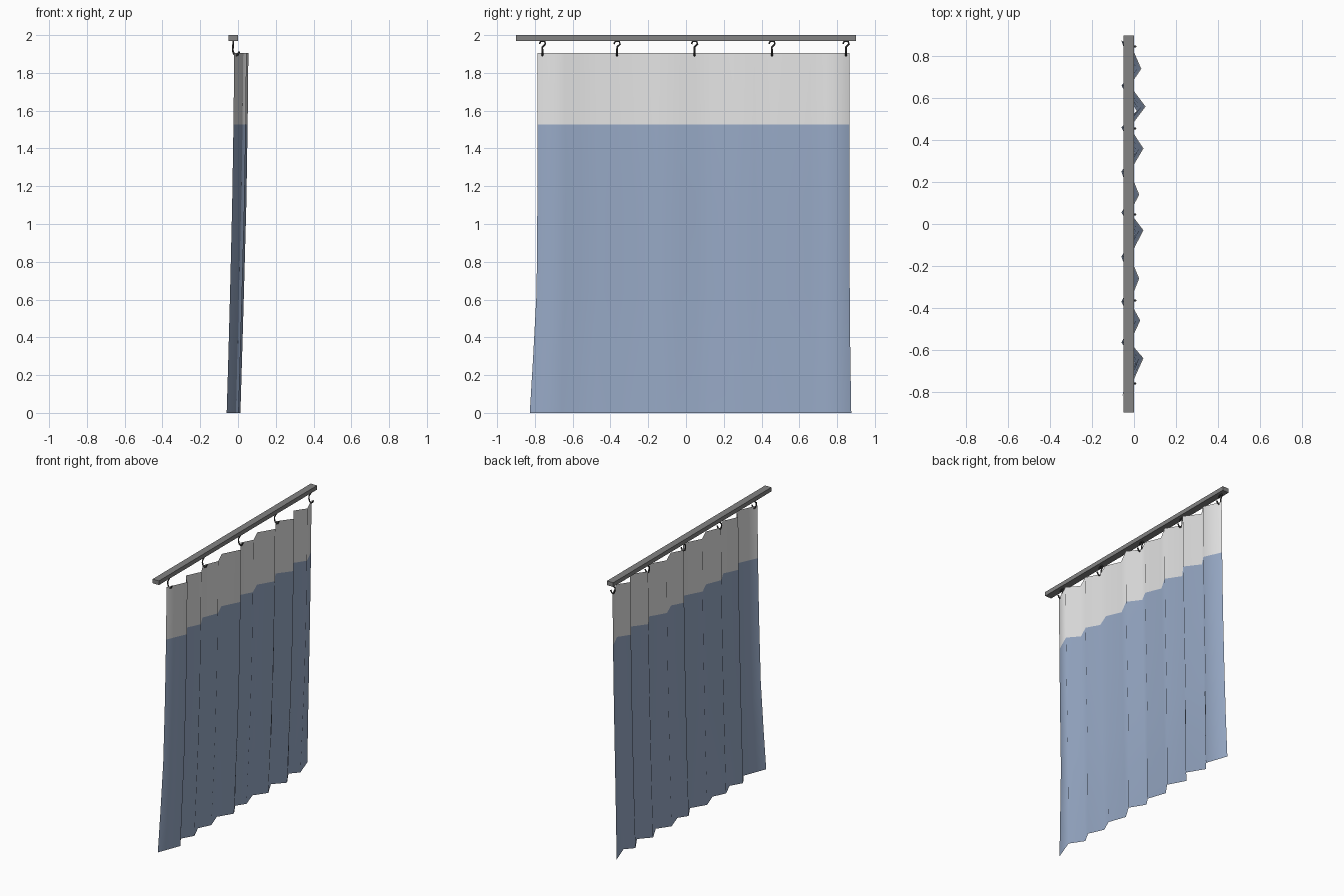
import bpy, bmesh

if "Cube" in bpy.data.objects:
    bpy.data.objects.remove(bpy.data.objects["Cube"])


def material(name, rgb):
    m = bpy.data.materials.new(name)
    m.diffuse_color = (*rgb, 1)
    m.use_nodes = True
    m.node_tree.nodes["Principled BSDF"].inputs["Base Color"].default_value = m.diffuse_color
    return m


white = material("white mesh fabric", (0.8, 0.8, 0.8))
blue = material("blue fabric", (0.32, 0.41, 0.58))
grey = material("grey rail", (0.23, 0.23, 0.23))
dark = material("dark metal", (0.06, 0.06, 0.06))

# Ceiling rail
bpy.ops.mesh.primitive_cube_add(size=1, location=(-0.025, 0, 1.985))
rail = bpy.context.object
rail.name = "rail"
rail.scale = (0.05, 1.8, 0.03)
bpy.ops.object.transform_apply(location=False, rotation=False, scale=True)
rail.data.materials.append(grey)

# Pleated curtain: alternating valleys and peaks (y, x) lofted through rows
valleys = [(y, -0.02) for y in
           (-0.785, -0.565, -0.37, -0.155, 0.055, 0.25, 0.46, 0.66, 0.865)]
peaks = [(-0.64, 0.045), (-0.46, 0.03), (-0.26, 0.025), (-0.03, 0.045),
         (0.14, 0.025), (0.36, 0.045), (0.56, 0.055), (0.74, 0.035)]
profile = []
for i, v in enumerate(valleys):
    profile.append(v)
    if i < len(peaks):
        profile.append(peaks[i])

# (height, x shift, fold depth, peak y shift, left edge y shift, right edge y shift)
rows = [(1.905, 0.0, 1.0, 0.0, 0.0, 0.0),
        (1.527, -0.004, 1.0, 0.0, 0.0, 0.0),
        (1.1, -0.011, 1.0, 0.0, -0.002, 0.0),
        (0.64, -0.022, 0.98, -0.003, -0.006, 0.002),
        (0.3, -0.031, 0.97, -0.012, -0.024, 0.005),
        (0.0, -0.04, 0.97, -0.02, -0.042, 0.01)]
bm = bmesh.new()
grid = []
for z, sx, depth, py, ly, ry in rows:
    line = []
    for i, (y, x) in enumerate(profile):
        dy = py if i % 2 else 0
        dy += ly if i == 0 else ry if i == len(profile) - 1 else 0
        line.append(bm.verts.new((-0.02 + (x + 0.02) * depth + sx, y + dy, z)))
    grid.append(line)
for r in range(len(rows) - 1):
    for i in range(len(profile) - 1):
        f = bm.faces.new((grid[r][i], grid[r + 1][i],
                          grid[r + 1][i + 1], grid[r][i + 1]))
        f.smooth = True
        f.material_index = 0 if r == 0 else 1   # white band on top
me = bpy.data.meshes.new("curtain")
bm.to_mesh(me)
bm.free()
me.materials.append(white)
me.materials.append(blue)
bpy.context.collection.objects.link(bpy.data.objects.new("curtain", me))

# Hooks: curl under the rail, stem, then a small catch through the fabric
path = [(-0.025, -0.016, 1.953), (-0.025, -0.009, 1.968), (-0.025, 0.011, 1.968),
        (-0.025, 0.016, 1.953), (-0.027, 0.0, 1.937), (-0.028, 0, 1.92),
        (-0.022, 0, 1.9), (-0.01, 0, 1.892), (0.0, 0, 1.898), (0.007, 0, 1.913)]
for n, y in enumerate((-0.76, -0.365, 0.045, 0.455, 0.847)):
    cu = bpy.data.curves.new("hook_path", 'CURVE')
    cu.dimensions = '3D'
    cu.bevel_depth = 0.005
    cu.bevel_resolution = 1
    cu.use_fill_caps = True
    sp = cu.splines.new('POLY')
    sp.points.add(len(path) - 1)
    for p, (px, py, pz) in zip(sp.points, path):
        p.co = (px, y + py, pz, 1)
    cu.materials.append(dark)
    hook = bpy.data.objects.new(f"hook_{n + 1}", cu)
    bpy.context.collection.objects.link(hook)
    bpy.ops.object.select_all(action='DESELECT')
    hook.select_set(True)
    bpy.context.view_layer.objects.active = hook
    bpy.ops.object.convert(target='MESH')
    bpy.ops.object.shade_smooth_by_angle()
